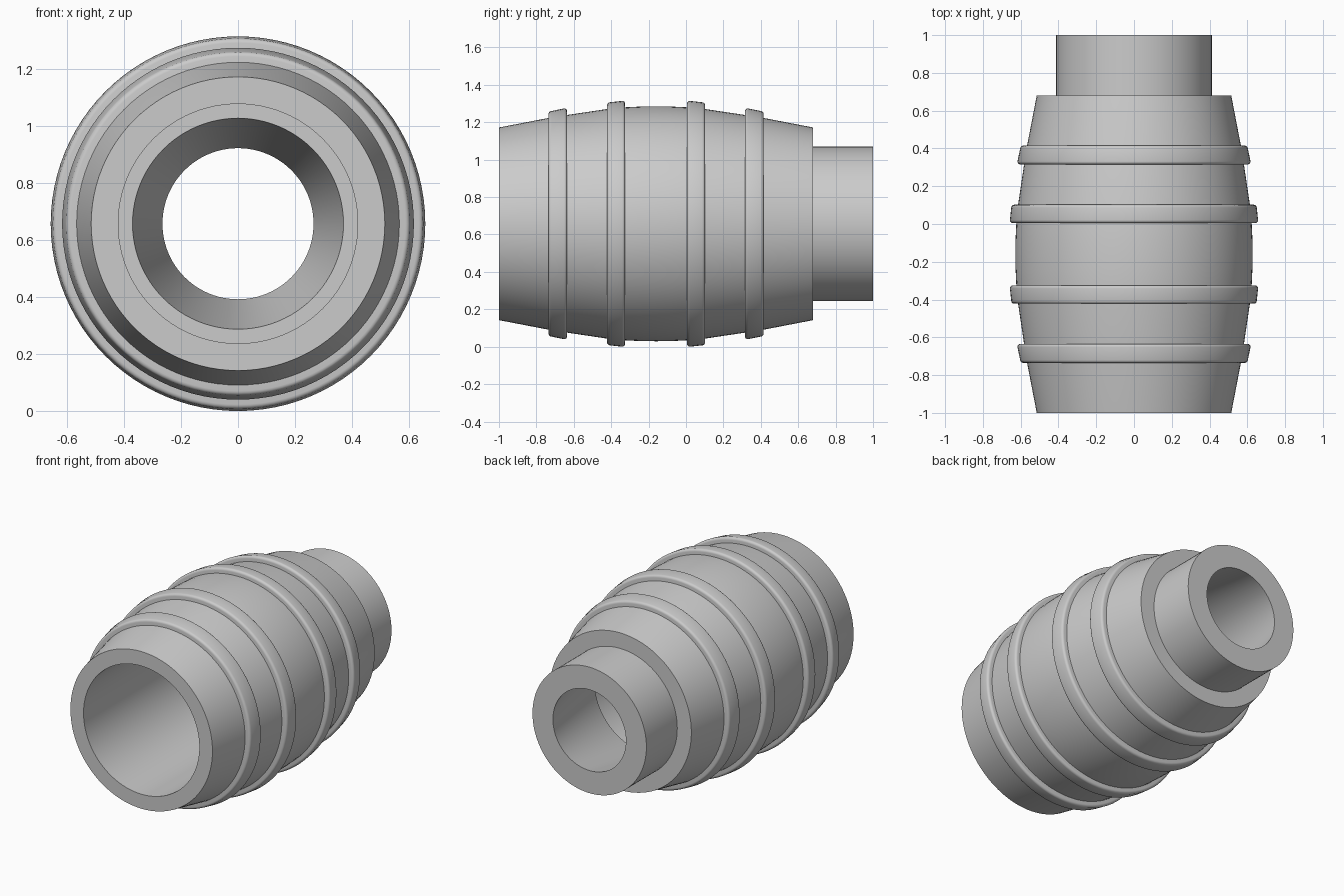
import bpy
import bmesh
import math

cube = bpy.data.objects.get("Cube")
if cube:
    bpy.data.objects.remove(cube, do_unlink=True)

SEGMENTS = 96
AXIS_Z = 0.657      # height of the long axis
MIDDLE = -0.16      # widest point of the barrel along y

grey = bpy.data.materials.new("plain grey")
grey.use_nodes = True
colour = (0.6, 0.6, 0.6, 1)
grey.diffuse_color = colour
grey.node_tree.nodes["Principled BSDF"].inputs["Base Color"].default_value = colour


def lathe(name, profile):
    """Spin a closed (y, radius) profile around the long axis."""
    bm = bmesh.new()
    rings = []
    for y, r in profile:
        ring = []
        for i in range(SEGMENTS):
            a = math.tau * i / SEGMENTS
            ring.append(bm.verts.new((r * math.cos(a), y, r * math.sin(a))))
        rings.append(ring)
    for k, ring in enumerate(rings):
        other = rings[(k + 1) % len(rings)]
        for i in range(SEGMENTS):
            j = (i + 1) % SEGMENTS
            bm.faces.new((ring[i], ring[j], other[j], other[i]))
    bmesh.ops.recalc_face_normals(bm, faces=bm.faces)
    mesh = bpy.data.meshes.new(name)
    bm.to_mesh(mesh)
    bm.free()
    mesh.materials.append(grey)
    obj = bpy.data.objects.new(name, mesh)
    obj.location.z = AXIS_Z
    bpy.context.collection.objects.link(obj)
    bpy.ops.object.select_all(action='DESELECT')
    obj.select_set(True)
    bpy.context.view_layer.objects.active = obj
    bpy.ops.object.shade_smooth_by_angle(angle=math.radians(28))
    return obj


def hoop(name, side, near, far, r_near, r_far):
    """Band with rounded outer corners; distances run outwards from the middle."""
    round_r = 0.016
    points = [(near, 0.54)]
    for i in range(5):
        a = math.pi / 2 * i / 4
        points.append((near + round_r * (1 - math.cos(a)),
                       r_near - round_r * (1 - math.sin(a))))
    for i in range(5):
        a = math.pi / 2 * i / 4
        points.append((far - round_r * (1 - math.sin(a)),
                       r_far - round_r * (1 - math.cos(a))))
    points.append((far, 0.54))
    lathe(name, [(MIDDLE + side * d, r) for d, r in points])


# Barrel: bulging outside, mirrored about its middle, straight bore inside
half = [(0, 0.628), (0.08, 0.627), (0.165, 0.623), (0.26, 0.614),
        (0.475, 0.582), (0.57, 0.567), (0.84, 0.515)]
outside = [(MIDDLE - d, r) for d, r in reversed(half)]
outside += [(MIDDLE + d, r) for d, r in half[1:]]
lathe("barrel", outside + [(0.68, 0.405), (0.6, 0.405), (0.6, 0.42), (-1, 0.42)])

# Neck: straight outside, tapered bore, flange seated in the barrel
lathe("neck", [(0.42, 0.37), (0.42, 0.43), (0.61, 0.43), (0.61, 0.413),
               (1, 0.413), (1, 0.265)])

# Hoops in mirrored pairs
for label, side in (("front", -1), ("back", 1)):
    hoop(label + "_inner_hoop", side, 0.165, 0.262, 0.657, 0.65)
    hoop(label + "_outer_hoop", side, 0.475, 0.575, 0.617, 0.603)
